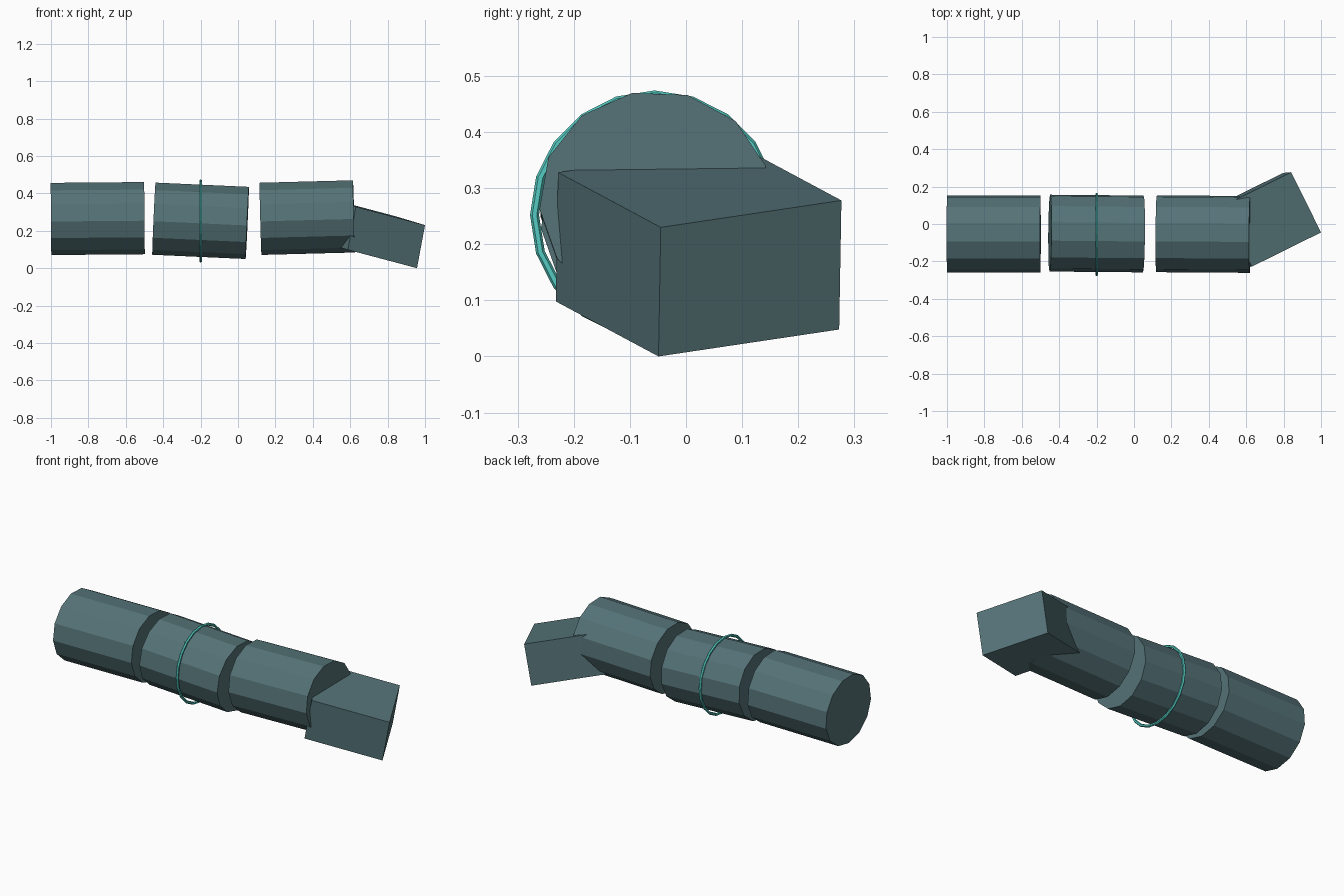
import bpy, bmesh, math
from mathutils import Vector, Matrix

if "Cube" in bpy.data.objects:
    bpy.data.objects.remove(bpy.data.objects["Cube"])


def material(name, rgb):
    m = bpy.data.materials.new(name)
    m.diffuse_color = (*rgb, 1)
    m.use_nodes = True
    m.node_tree.nodes["Principled BSDF"].inputs["Base Color"].default_value = m.diffuse_color
    return m


SLATE = material("slate", (0.09, 0.17, 0.185))
TEAL = material("teal", (0.09, 0.6, 0.54))


def make_object(name, bm, mat):
    bmesh.ops.recalc_face_normals(bm, faces=bm.faces)
    me = bpy.data.meshes.new(name)
    bm.to_mesh(me)
    bm.free()
    me.materials.append(mat)
    ob = bpy.data.objects.new(name, me)
    bpy.context.collection.objects.link(ob)
    return ob


# Thirteen-sided drum lying along x, slightly squashed and tilted
def drum(name, center, pitch, yaw=0.0, length=0.5, ry=0.207, rz=0.195, sides=13):
    bm = bmesh.new()
    ends = []
    for x in (-length / 2, length / 2):
        ring = []
        for i in range(sides):
            a = math.radians(-11.5) + i * math.tau / sides
            ring.append(bm.verts.new((x, ry * math.sin(a), rz * math.cos(a))))
        bm.faces.new(ring)
        ends.append(ring)
    for i in range(sides):
        j = (i + 1) % sides
        bm.faces.new((ends[0][i], ends[0][j], ends[1][j], ends[1][i]))
    ob = make_object(name, bm, SLATE)
    ob.location = center
    ob.rotation_euler = (0, math.radians(-pitch), math.radians(yaw))


drum("left_drum", (-0.75, -0.053, 0.267), 0.5)
drum("middle_drum", (-0.2, -0.05, 0.255), -2.6, -0.5)
drum("right_drum", (0.37, -0.053, 0.272), 1.5, -0.4)

# Tilted block sunk into the end of the right drum, from one corner and three edges
corner = Vector((1.0, -0.045, 0.23))
edges = [Vector((-0.37, -0.183, 0.098)),
         Vector((-0.16, 0.322, 0.048)),
         Vector((-0.043, -0.004, -0.23))]
bm = bmesh.new()
bmesh.ops.create_cube(bm, size=1)
for v in bm.verts:
    v.co = corner + sum((e * (c + 0.5) for e, c in zip(edges, v.co)), Vector())
make_object("end_block", bm, SLATE)

# Thin ring around the middle drum
bpy.ops.mesh.primitive_torus_add(major_segments=20, minor_segments=6,
                                 major_radius=0.214, minor_radius=0.008,
                                 location=(-0.2, -0.056, 0.252),
                                 rotation=(0, math.radians(90), 0))
ring = bpy.context.object
ring.name = "band_ring"
ring.data.materials.append(TEAL)
